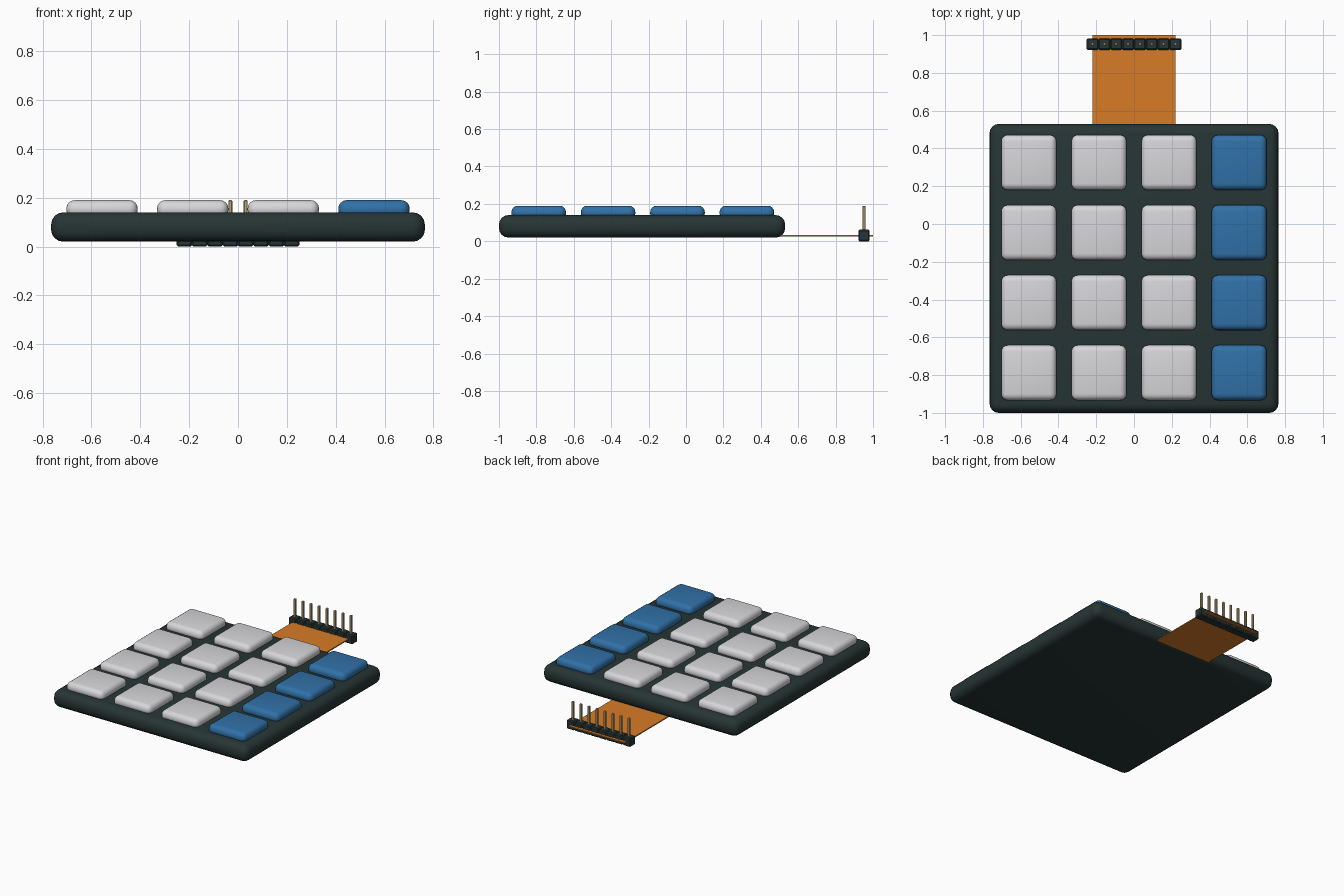
import bpy, math

if "Cube" in bpy.data.objects:
    bpy.data.objects.remove(bpy.data.objects["Cube"])

def material(name, rgb):
    m = bpy.data.materials.new(name)
    m.diffuse_color = (*rgb, 1)
    m.use_nodes = True
    m.node_tree.nodes["Principled BSDF"].inputs["Base Color"].default_value = m.diffuse_color
    return m

BLACK = material("dark plastic", (0.020, 0.036, 0.035))
WHITE = material("light grey keys", (0.68, 0.68, 0.70))
BLUE = material("blue keys", (0.03, 0.165, 0.39))
ORANGE = material("orange ribbon", (0.68, 0.20, 0.02))
GOLD = material("brass pins", (0.50, 0.38, 0.19))

def block(name, x, y, z, mat, bevel=0, segments=1, smooth=False):
    """Box from (min, max) ranges, with optional bevelled edges."""
    lo, hi = zip(x, y, z)
    bpy.ops.mesh.primitive_cube_add(size=1, location=[(a + b) / 2 for a, b in zip(lo, hi)])
    ob = bpy.context.object
    ob.name = name
    ob.scale = [b - a for a, b in zip(lo, hi)]
    bpy.ops.object.transform_apply(location=False, rotation=False, scale=True)
    ob.data.materials.append(mat)
    if bevel:
        mod = ob.modifiers.new("bevel", 'BEVEL')
        mod.width, mod.segments = bevel, segments
        bpy.ops.object.modifier_apply(modifier="bevel")
    if smooth:
        bpy.ops.object.shade_smooth_by_angle(angle=math.radians(40))
    return ob

# Rounded base pad
block("base", (-0.765, 0.765), (-1.0, 0.53), (0.02, 0.14), BLACK, 0.05, 4, True)

# Four by four keys, right column blue
PITCH, HALF = 0.371, 0.146
for col in range(4):
    for row in range(4):
        x = (col - 1.5) * PITCH
        y = -0.231 + (row - 1.5) * PITCH
        block(f"key_{col}_{row}", (x - HALF, x + HALF), (y - HALF, y + HALF),
              (0.115, 0.19), BLUE if col == 3 else WHITE, 0.034, 4, True)

# Flat ribbon cable
block("ribbon", (-0.22, 0.22), (0.47, 1.0), (0.026, 0.034), ORANGE)

# Eight-way header: one chamfered housing and one pin per way
STEP = 0.0627
for i in range(8):
    x = (i - 3.5) * STEP
    block(f"header_housing_{i}", (x - STEP / 2, x + STEP / 2), (0.922, 0.982),
          (0.0, 0.062), BLACK, 0.006)
    block(f"header_pin_{i}", (x - 0.008, x + 0.008), (0.944, 0.960),
          (0.004, 0.19), GOLD, 0.003)
